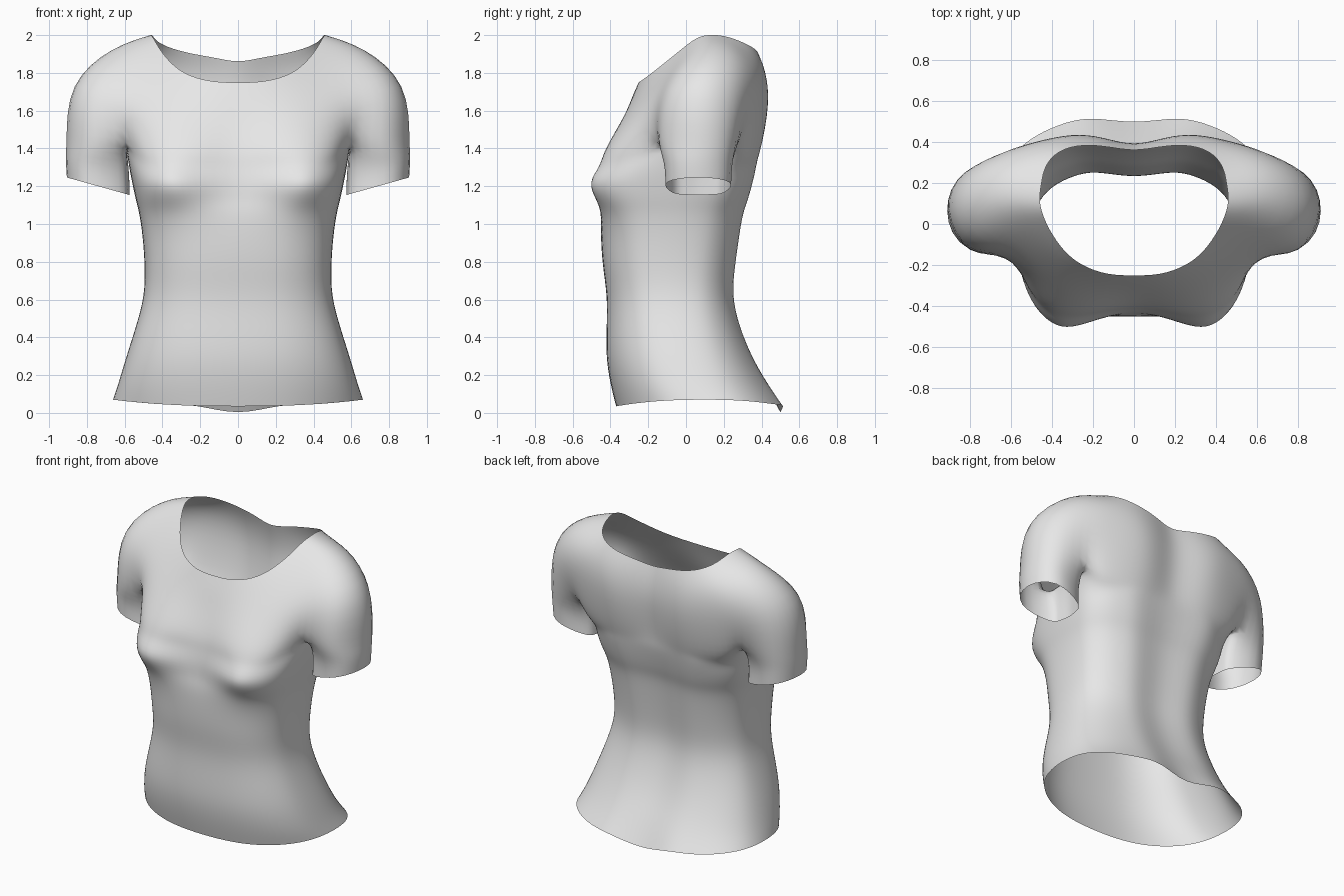
import bpy, bmesh, math
from mathutils import Vector

if "Cube" in bpy.data.objects:
    bpy.data.objects.remove(bpy.data.objects["Cube"])

# Right-hand half of the yoke: loops from neckline down to armpit level,
# 13 points each, front centre -> outer arm -> back centre
neck = [(0, -.25, 1.75), (.13, -.243, 1.755), (.25, -.20, 1.785), (.34, -.13, 1.84), (.41, -.03, 1.92),
        (.445, .05, 1.98), (.46, .12, 2.0), (.45, .20, 1.995), (.43, .28, 1.97), (.365, .352, 1.935),
        (.25, .383, 1.903), (.12, .375, 1.88), (0, .36, 1.86)]
shoulder = [(0, -.29, 1.66), (.16, -.285, 1.66), (.31, -.25, 1.68), (.44, -.17, 1.74), (.54, -.07, 1.83),
            (.62, .03, 1.90), (.67, .13, 1.92), (.65, .25, 1.90), (.57, .34, 1.85), (.45, .39, 1.82),
            (.30, .42, 1.80), (.15, .41, 1.78), (0, .38, 1.76)]
upper_arm = [(0, -.335, 1.54), (.18, -.345, 1.54), (.34, -.325, 1.55), (.49, -.24, 1.60), (.63, -.155, 1.66),
             (.80, -.08, 1.72), (.875, .09, 1.73), (.80, .26, 1.71), (.65, .345, 1.67), (.49, .395, 1.65),
             (.30, .435, 1.63), (.15, .42, 1.62), (0, .39, 1.61)]
armpit = [(0, -.39, 1.40), (.19, -.42, 1.40), (.37, -.415, 1.40), (.51, -.32, 1.41), (.595, -.15, 1.44),
          (.79, -.14, 1.46), (.91, .06, 1.46), (.83, .25, 1.45), (.61, .28, 1.43), (.52, .34, 1.40),
          (.31, .395, 1.40), (.15, .385, 1.40), (0, .36, 1.40)]
# Underarm bridge shared by the torso and the sleeve
under = [(.592, -.15 + .43 * t, 1.41) for t in (.25, .5, .75)]

# Torso rows: z, half width, front y, back y, roundness (1 = ellipse)
ROWS = [(1.31, .578, -.405, .385, .67), (1.22, .56, -.415, .365, .67), (1.13, .541, -.43, .34, .68),
        (1.05, .522, -.448, .315, .70), (.93, .505, -.45, .295, .72), (.78, .495, -.44, .275, .74),
        (.62, .50, -.42, .265, .76), (.46, .54, -.42, .30, .78), (.30, .59, -.42, .365, .80),
        (.16, .632, -.40, .445, .83), (.04, .662, -.37, .53, .85)]


def torso_ring(z, w, yf, yb, p):
    pts, ym = [], (yf + yb) / 2 + .02
    for i in range(13):
        a = math.pi * i / 12
        s, c = abs(math.sin(a)) ** p, abs(math.cos(a)) ** p
        x = w * s if 0 < i < 12 else 0
        if i <= 6:      # front with bust
            y = ym + (yf - ym) * c
            bump = .13 * math.exp(-((x - .38) / .155) ** 2 / 2 - ((z - 1.22) / .095) ** 2 / 2)
            y -= bump * min(1, c * 1.6)
        else:           # back with spine groove
            y = ym + (yb - ym) * c - .035 * math.exp(-(x / .12) ** 2)
        zz = z
        if z < .1:      # wavy hem with a small tail
            zz = .035 + .035 * math.sin(a) ** 2 - (.035 if i == 12 else 0)
        pts.append((x, y, zz))
    return pts


def sleeve_ring(z, tilt, cx, rx, ry):
    degs = (-135, -62, 0, 62, 135, 157, 180, 203)
    return [(cx + rx * math.cos(math.radians(d)), .065 + ry * math.sin(math.radians(d)),
             z + tilt * math.cos(math.radians(d))) for d in degs]


yoke = [neck, shoulder, upper_arm, armpit]
torso = [armpit[:5] + under + armpit[8:]] + [torso_ring(*r) for r in ROWS]
sleeve = [armpit[4:9] + under[::-1], sleeve_ring(1.32, .03, .745, .168, .203),
          sleeve_ring(1.20, .047, .74, .168, .195)]

# Stitch the panels of both halves into one surface
bm = bmesh.new()
seen = {}


def vert(p, side):
    co = (p[0] * side, p[1], p[2])
    key = tuple(round(v, 4) + 0.0 for v in co)
    if key not in seen:
        seen[key] = bm.verts.new(co)
    return seen[key]


def panel(rings, side, closed=False):
    n = len(rings[0])
    for up, lo in zip(rings, rings[1:]):
        for i in range(n if closed else n - 1):
            j = (i + 1) % n
            quad = [vert(p, side) for p in (up[i], lo[i], lo[j], up[j])]
            bm.faces.new(quad if side > 0 else quad[::-1])


for side in (1, -1):
    panel(yoke, side)
    panel(torso, side)
    panel(sleeve, side, True)
me = bpy.data.meshes.new("shirt")
bm.to_mesh(me)
bm.free()
shirt = bpy.data.objects.new("shirt", me)
bpy.context.collection.objects.link(shirt)
me.shade_smooth()

mat = bpy.data.materials.new("light grey cloth")
mat.diffuse_color = (.8, .8, .8, 1)
mat.use_nodes = True
mat.node_tree.nodes["Principled BSDF"].inputs["Base Color"].default_value = mat.diffuse_color
me.materials.append(mat)

sub = shirt.modifiers.new("smooth", 'SUBSURF')
sub.levels = sub.render_levels = 2

# Counter the shrinkage of the subdivision so it passes through the key points
target = [v.co.copy() for v in me.vertices]
for _ in range(2):
    dg = bpy.context.evaluated_depsgraph_get()
    dg.update()
    ev = shirt.evaluated_get(dg)
    smooth = [Vector(v.co) for v in ev.data.vertices[:len(target)]]
    for v, t, s in zip(me.vertices, target, smooth):
        v.co += (t - s) * .8
    me.update()
    shirt.update_tag()
